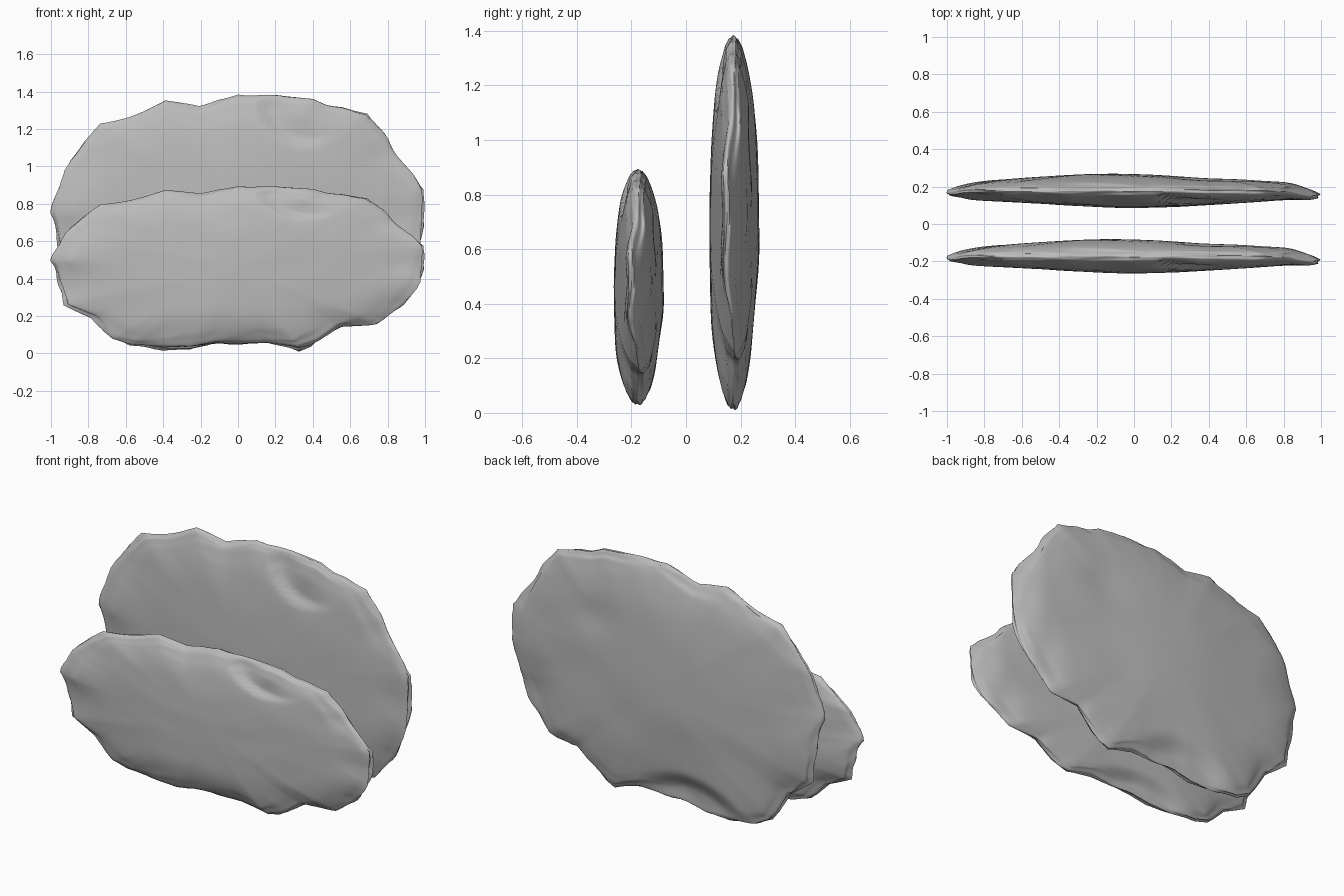
import bpy, bmesh, math
from mathutils import Vector, noise

if "Cube" in bpy.data.objects:
    bpy.data.objects.remove(bpy.data.objects["Cube"])

stone = bpy.data.materials.new("grey stone")
stone.use_nodes = True
GREY = (0.5, 0.5, 0.5, 1)
stone.diffuse_color = GREY
stone.node_tree.nodes["Principled BSDF"].inputs["Base Color"].default_value = GREY
stone.node_tree.nodes["Principled BSDF"].inputs["Roughness"].default_value = 0.8

# Chipped outline of the tall slab, in x and z
OUTLINE = [(-1.01, .75), (-.96, .93), (-.91, 1.04), (-.74, 1.23), (-.58, 1.27), (-.39, 1.355),
           (-.21, 1.33), (0, 1.385), (.12, 1.39), (.41, 1.37), (.49, 1.34), (.7, 1.29),
           (.81, 1.15), (.9, 1.03), (1, .88), (1.01, .68), (.975, .51), (.87, .35),
           (.75, .21), (.57, .18), (.45, .07), (.33, 0), (.16, .05), (-.14, .04),
           (-.26, .01), (-.42, .015), (-.58, .035), (-.68, .08), (-.79, .26), (-.94, .37), (-.98, .62)]
CENTRE = Vector((0, .7))
STEPS, RINGS = 6, 64


def bell(x, z, cx, cz, rx, rz):
    return math.exp(-((x - cx) / rx) ** 2 - ((z - cz) / rz) ** 2)


def smooth(v):
    v = max(0, min(1, v))
    return v * v * (3 - 2 * v)


def half_depth(x, z, side):
    """Bulge of each broad face, thickest around the middle."""
    if side < 0:
        return .068 + .022 * bell(x, z, .02, .55, .4, .9)
    return .07 + .024 * bell(x, z, -.18, .8, .4, .6)


def relief(x, z, side):
    """Depth carved from the broad face on the given side."""
    swell = noise.noise(Vector((x * 2, side * 5, z * 2.5))) * .006
    swell += noise.noise(Vector((x * 4, side * 9, z * 5))) * .003
    if side < 0:
        # Chipped ledge near the top of the front face
        r = math.hypot((x - .38) / .25, (z - 1.33) / .21)
        return swell + .026 * smooth((1.06 - r) / .16) * smooth(r) * smooth((.55 - x) / .3)
    # Arched gouge at the foot and shallow dent on the back face
    r = math.hypot((x + .17) / .33, z / .22)
    return (swell + .035 * smooth((1.12 - r) / .5) + .012 * bell(x, z, .4, 1, .13, .1)
            + .02 * bell(x, z, .82, .38, .1, .16))


def rim_points():
    pts = []
    for a, b in zip(OUTLINE, OUTLINE[1:] + OUTLINE[:1]):
        pts += [Vector(a).lerp(Vector(b), i / STEPS) for i in range(STEPS)]
    return pts


def make_slab(name, y_offset, z_scale, z_offset):
    bm = bmesh.new()
    rim = rim_points()

    def point(p, phi):
        # Lens section with layered grooves running round the rim
        t = math.cos(phi) ** .68 if abs(phi) < 1.57 else 0
        lift = math.sin(phi)
        layer = noise.noise(Vector((p.x * 2.5, lift * 3.4, p.y * 2.5)))
        chip = noise.noise(Vector((p.x * 5, lift * 1.6, p.y * 5)))
        edge = smooth((t - .65) / .35)
        t *= 1 - edge * (.04 * abs(layer) + .025 * abs(chip))
        q = CENTRE + (p - CENTRE) * t
        side = 1 if phi > 0 else -1
        y = lift * half_depth(q.x, q.y, side)
        y -= side * smooth(abs(phi) / .7) * relief(q.x, q.y, side)
        y += .015 * edge * noise.noise(Vector((p.x * 3, 3, p.y * 3)))
        # Right tip bends forward
        y -= .025 * smooth((q.x - .8) / .2)
        return bm.verts.new((q.x, y + y_offset, q.y * z_scale + z_offset))

    poles = [point(rim[0], -math.pi / 2), point(rim[0], math.pi / 2)]
    rings = [[point(p, math.pi * (k / RINGS - .5)) for p in rim] for k in range(1, RINGS)]
    n = len(rim)
    for i in range(n):
        j = (i + 1) % n
        bm.faces.new((poles[0], rings[0][i], rings[0][j]))
        bm.faces.new((poles[1], rings[-1][j], rings[-1][i]))
        for lo, hi in zip(rings, rings[1:]):
            bm.faces.new((lo[i], hi[i], hi[j], lo[j]))
    bmesh.ops.recalc_face_normals(bm, faces=bm.faces)
    mesh = bpy.data.meshes.new(name)
    bm.to_mesh(mesh)
    bm.free()
    mesh.materials.append(stone)
    slab = bpy.data.objects.new(name, mesh)
    bpy.context.collection.objects.link(slab)
    bpy.ops.object.select_all(action='DESELECT')
    slab.select_set(True)
    bpy.context.view_layer.objects.active = slab
    bpy.ops.object.shade_smooth_by_angle(angle=math.radians(60))


# Tall slab behind, and the same stone squashed in front
make_slab("back_rock_slab", .175, 1, 0)
make_slab("front_rock_slab", -.175, .63, .022)
